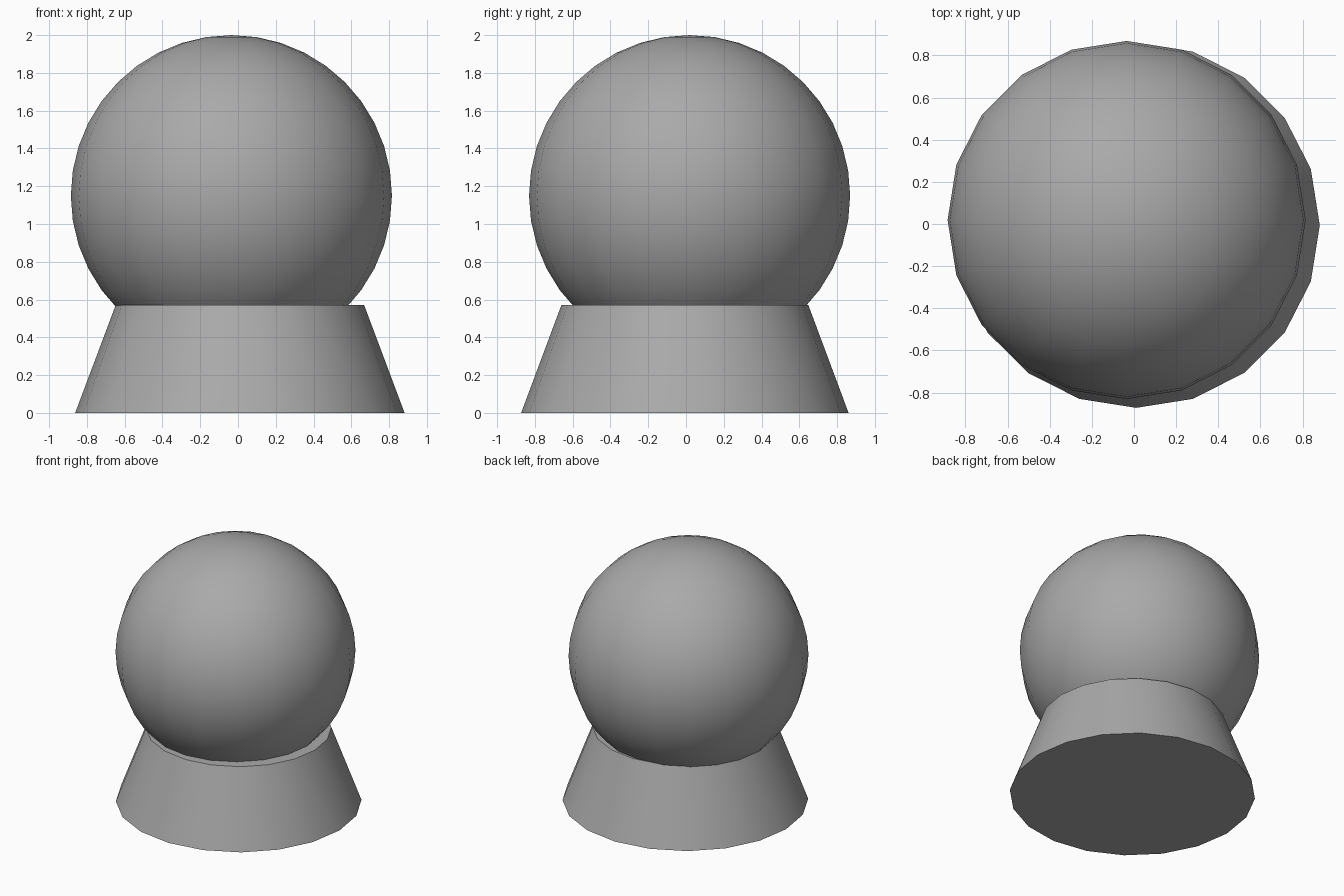
import bpy
import math

cube = bpy.data.objects.get("Cube")
if cube:
    bpy.data.objects.remove(cube, do_unlink=True)

SIDES = 20

# One plain grey for everything
grey = bpy.data.materials.new("plain_grey")
grey.use_nodes = True
colour = (0.4, 0.4, 0.4, 1)
grey.diffuse_color = colour
grey.node_tree.nodes["Principled BSDF"].inputs["Base Color"].default_value = colour


def finish(name):
    """Name, colour and smooth the newly added part."""
    part = bpy.context.object
    part.name = name
    part.data.materials.append(grey)
    bpy.ops.object.shade_smooth_by_angle(angle=math.radians(30))
    return part


# Tapered base with a flat top and bottom
height = 0.57
bpy.ops.mesh.primitive_cone_add(
    vertices=SIDES, radius1=0.872, radius2=0.658, depth=height,
    location=(0.01, -0.006, height / 2))
base = finish("base")
base.scale.y = 0.994

# Ball resting in the base, slightly off centre
radius = 0.85
bpy.ops.mesh.primitive_uv_sphere_add(
    segments=SIDES, ring_count=SIDES, radius=radius,
    location=(-0.035, 0.019, 2 - radius))
finish("ball")
